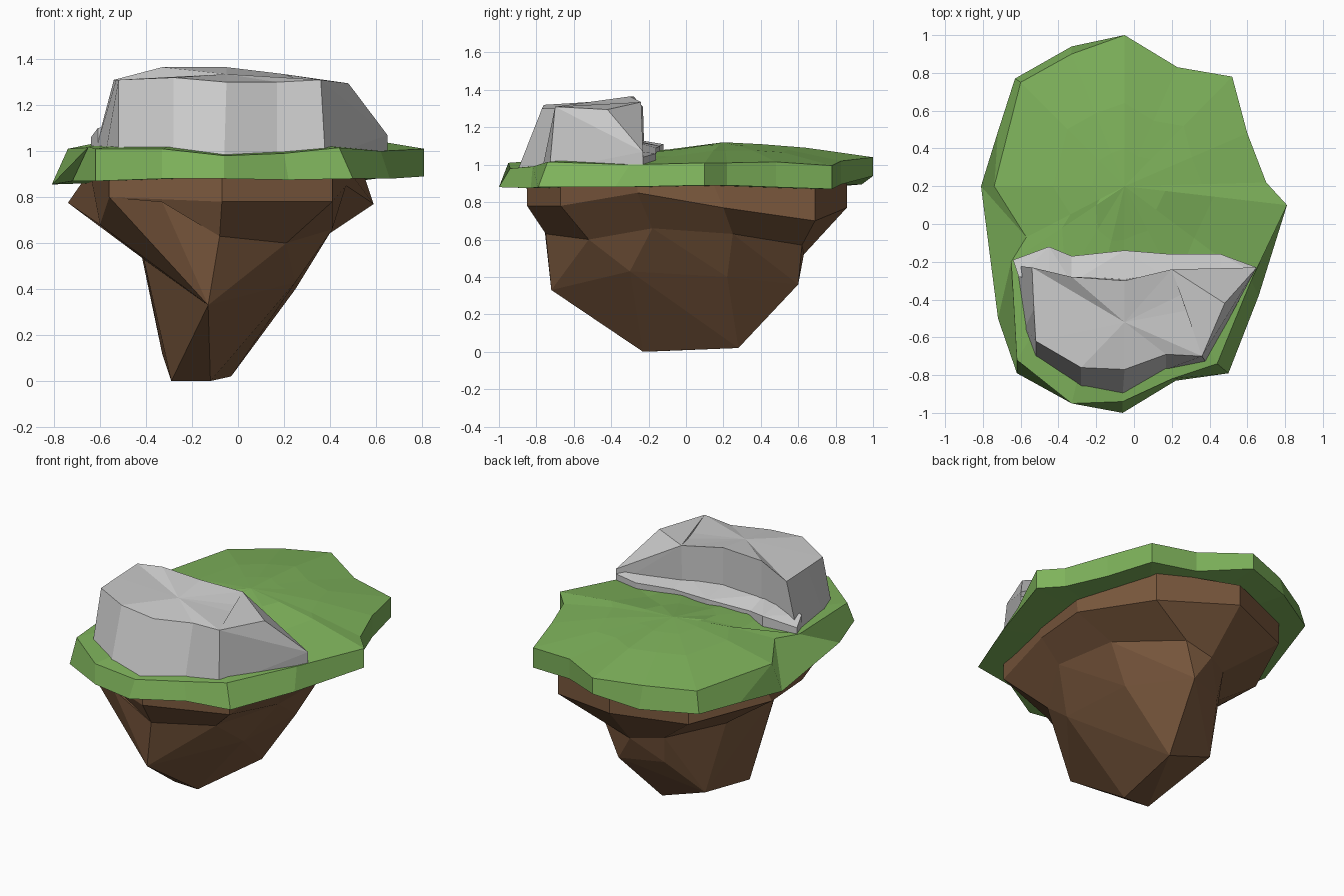
import bpy, bmesh
from mathutils import Vector


def finish(bm, name, color=None):
    bmesh.ops.recalc_face_normals(bm, faces=bm.faces)
    me = bpy.data.meshes.new(name)
    bm.to_mesh(me)
    bm.free()
    ob = bpy.data.objects.new(name, me)
    bpy.context.collection.objects.link(ob)
    if color:
        mat = bpy.data.materials.new(name)
        mat.diffuse_color = (*color, 1)
        me.materials.append(mat)
    return ob


def loft(bm, rings):
    """Skin equal-length rings; a one-point ring closes an end as a fan."""
    loops = [[bm.verts.new(p) for p in r] for r in rings]
    n = max(map(len, loops))
    for a, b in zip(loops, loops[1:]):
        for i in range(n):
            j = (i + 1) % n
            quad = [a[i % len(a)], a[j % len(a)], b[j % len(b)], b[i % len(b)]]
            bm.faces.new(list(dict.fromkeys(quad)))


def hull(bm, points):
    verts = [bm.verts.new(p) for p in points]
    bmesh.ops.convex_hull(bm, input=verts)
    bmesh.ops.delete(bm, geom=[v for v in bm.verts if not v.link_faces], context='VERTS')


GRASS, EARTH = (.21, .45, .105), (.2, .1, .048)

# Grass slab: lower rim, upper rim, gently domed top
lower = [(-.05, 1.0, .94), (.23, .83, .895), (.52, .78, .87), (.6, .48, .88),
         (.7, .22, .89), (.81, .1, .89), (.66, -.38, .88), (.5, -.79, .88),
         (.22, -.83, .875), (-.06, -1.0, .88), (-.33, -.95, .88), (-.62, -.79, .87),
         (-.72, -.5, .87), (-.81, .2, .855), (-.72, .49, .87), (-.63, .77, .88),
         (-.33, .94, .895)]
upper = [(-.05, 1.0, 1.04), (.23, .83, 1.02), (.52, .78, .995), (.6, .48, 1.015),
         (.7, .22, 1.01), (.81, .1, 1.01), (.62, -.3, 1.0), (.44, -.74, 1.015),
         (.2, -.82, .99), (-.06, -.94, .98), (-.33, -.95, 1.01), (-.62, -.72, 1.01),
         (-.65, -.2, 1.02), (-.57, -.07, 1.02), (-.74, .2, 1.01), (-.6, .75, 1.01),
         (-.33, .9, 1.03)]
peak = Vector((-.05, .2, 1.12))


def dome(t, lift):
    ring = [Vector(p).lerp(peak, t) for p in upper]
    for q in ring:
        q.z += lift if q.y > 0 else -.01
    return ring


bm = bmesh.new()
loft(bm, [[(-.05, 0, .88)], lower, upper, dome(.45, .015), dome(.75, .01), [peak]])
finish(bm, "grass_slab", GRASS)

# Earth: upper crust
crust_top = [(-.07, -.85, .89), (.41, -.67, .89), (.5, -.26, .89), (.55, .15, .89),
             (.41, .69, .89), (-.07, .86, .9), (-.5, .69, .89), (-.66, .2, .89),
             (-.64, -.3, .89), (-.56, -.67, .89)]
crust_mid = [(-.07, -.85, .78), (.41, -.67, .78), (.47, -.26, .85), (.59, .2, .77),
             (.41, .69, .7), (-.07, .86, .77), (-.5, .69, .75), (-.74, .2, .775),
             (-.6, -.3, .68), (-.56, -.67, .8)]
waist = [(-.08, -.75, .63), (.21, -.52, .6), (.41, -.18, .66), (.38, .25, .63),
         (.13, .62, .57), (-.05, .63, .52), (-.22, .53, .53), (-.42, .2, .55),
         (-.41, -.3, .53), (-.37, -.66, .61)]
bm = bmesh.new()
loft(bm, [[(-.05, 0, .89)], crust_top, crust_mid, waist, [(-.05, 0, .5)]])
finish(bm, "earth_crust", EARTH)

# Earth: tapering root below the crust, with a flat flank at the front left
bm = bmesh.new()
hull(bm, waist[:9] + [(-.13, -.72, .33), (.25, -.3, .43), (.25, .22, .4), (.05, .6, .36),
                      (-.2, .5, .36), (-.06, -.31, .17), (-.33, .28, .12),
                      (-.12, -.23, 0), (-.29, -.22, 0), (-.03, .28, .02)])
hull(bm, [(-.56, -.67, .8), (-.33, -.77, .78), (-.08, -.75, .63), (-.13, -.72, .33),
          (-.41, -.3, .53), (-.6, -.3, .68), (-.1, -.3, .6)])
finish(bm, "earth_root", EARTH)

# Boulder on the front half, hollowed slightly along its back
base = [(-.63, -.22, .97), (-.58, -.55, .97), (-.52, -.71, .97), (-.28, -.87, .97),
        (-.06, -.9, .97), (.17, -.77, .97), (.38, -.73, .97), (.47, -.5, .97),
        (.6, -.25, .97), (.2, -.25, .97), (-.05, -.29, .97), (-.33, -.28, .97)]
shoulder = [(-.54, -.23, 1.31), (-.53, -.45, 1.31), (-.52, -.62, 1.31), (-.28, -.76, 1.32),
            (-.05, -.77, 1.3), (.17, -.69, 1.3), (.36, -.7, 1.31), (.48, -.42, 1.295),
            (.34, -.33, 1.31), (.2, -.24, 1.335), (-.05, -.3, 1.365), (-.33, -.28, 1.365)]
bm = bmesh.new()
loft(bm, [[(-.05, -.5, .97)], base, shoulder, [(-.05, -.52, 1.335)]])
# Sloping right end
hull(bm, [(.65, -.23, .97), (.65, -.23, 1.07), (.48, -.42, 1.295), (.36, -.7, 1.31),
          (.2, -.24, 1.335), (.2, -.25, .97), (.47, -.5, .97), (.38, -.73, .97)])
finish(bm, "boulder")

# Low ledge along the back of the boulder
back = [(-.64, -.19, 1.06), (-.45, -.12, 1.11), (-.33, -.17, 1.09), (-.05, -.14, 1.1),
        (.2, -.16, 1.09), (.46, -.16, 1.06), (.65, -.23, 1.04)]
front = [(-.61, -.28, 1.1), (-.45, -.3, 1.14), (-.33, -.31, 1.14), (-.05, -.32, 1.14),
         (.2, -.3, 1.13), (.46, -.3, 1.1), (.62, -.25, 1.07)]
bm = bmesh.new()
for i in range(6):
    quad = [back[i], back[i + 1], front[i + 1], front[i]]
    hull(bm, quad + [(x, y, .97) for x, y, z in quad])
finish(bm, "boulder_ledge")
